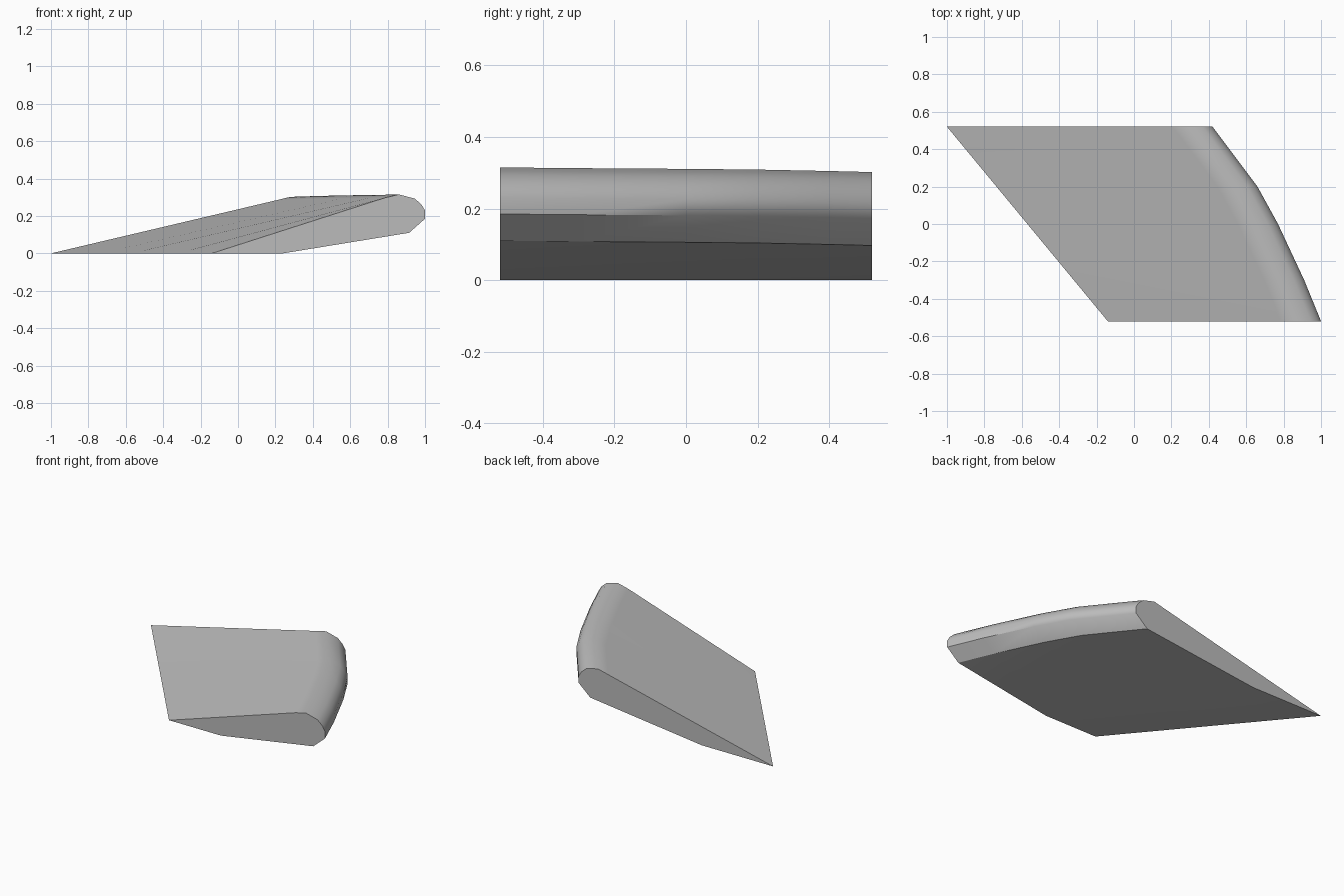
import bpy
import bmesh

default = bpy.data.objects.get("Cube")
if default:
    bpy.data.objects.remove(default, do_unlink=True)

# Single light grey paint
grey = bpy.data.materials.new("light_grey")
grey.use_nodes = True
colour = (0.5, 0.5, 0.5, 1)
grey.diffuse_color = colour
grey.node_tree.nodes["Principled BSDF"].inputs["Base Color"].default_value = colour

HALF = 0.52
# Stations along the span: y, leading edge x, crest height
STATIONS = [(-HALF, 1.0, 0.315), (-0.3, 0.91, 0.313), (0.0, 0.77, 0.311),
            (0.2, 0.66, 0.309), (0.4, 0.51, 0.305), (HALF, 0.42, 0.302)]
# Rounded nose, bottom to top: offset from leading edge, height below crest
NOSE = [(-0.085, 0.205), (0, 0.13), (0, 0.085), (-0.02, 0.053),
        (-0.055, 0.022), (-0.14, 0), (-0.215, 0.018)]


def section(bm, y, lead, crest):
    """One ring: trailing edge, belly kink, then the nose."""
    t = (y + HALF) / (2 * HALF)
    points = [(-0.14 - 0.86 * t, 0), (0.24 - 0.72 * t, 0)]
    points += [(lead + dx, crest - dz) for dx, dz in NOSE]
    return [bm.verts.new((x, y, z)) for x, z in points]


bm = bmesh.new()
rings = [section(bm, *s) for s in STATIONS]
count = len(rings[0])

# Skin between neighbouring sections
for a, b in zip(rings, rings[1:]):
    for i in range(count):
        j = (i + 1) % count
        bm.faces.new((a[i], a[j], b[j], b[i]))

# Flat end ribs
caps = [bm.faces.new(rings[0]), bm.faces.new(rings[-1])]
bmesh.ops.recalc_face_normals(bm, faces=bm.faces)
for face in bm.faces:
    face.smooth = True

# Crisp edges: ribs, trailing edge, lower nose line, front half of nose line
for cap in caps:
    for edge in cap.edges:
        edge.smooth = False
for k, (a, b) in enumerate(zip(rings, rings[1:])):
    for i in (0, 2, 3):
        if i != 3 or k < 2:
            bm.edges.get((a[i], b[i])).smooth = False

mesh = bpy.data.meshes.new("wing_panel")
bm.to_mesh(mesh)
bm.free()
mesh.materials.append(grey)
wing = bpy.data.objects.new("wing_panel", mesh)
bpy.context.collection.objects.link(wing)

# Keep broad skins flat while the nose stays rounded
normals = wing.modifiers.new("weighted_normals", 'WEIGHTED_NORMAL')
normals.keep_sharp = True
